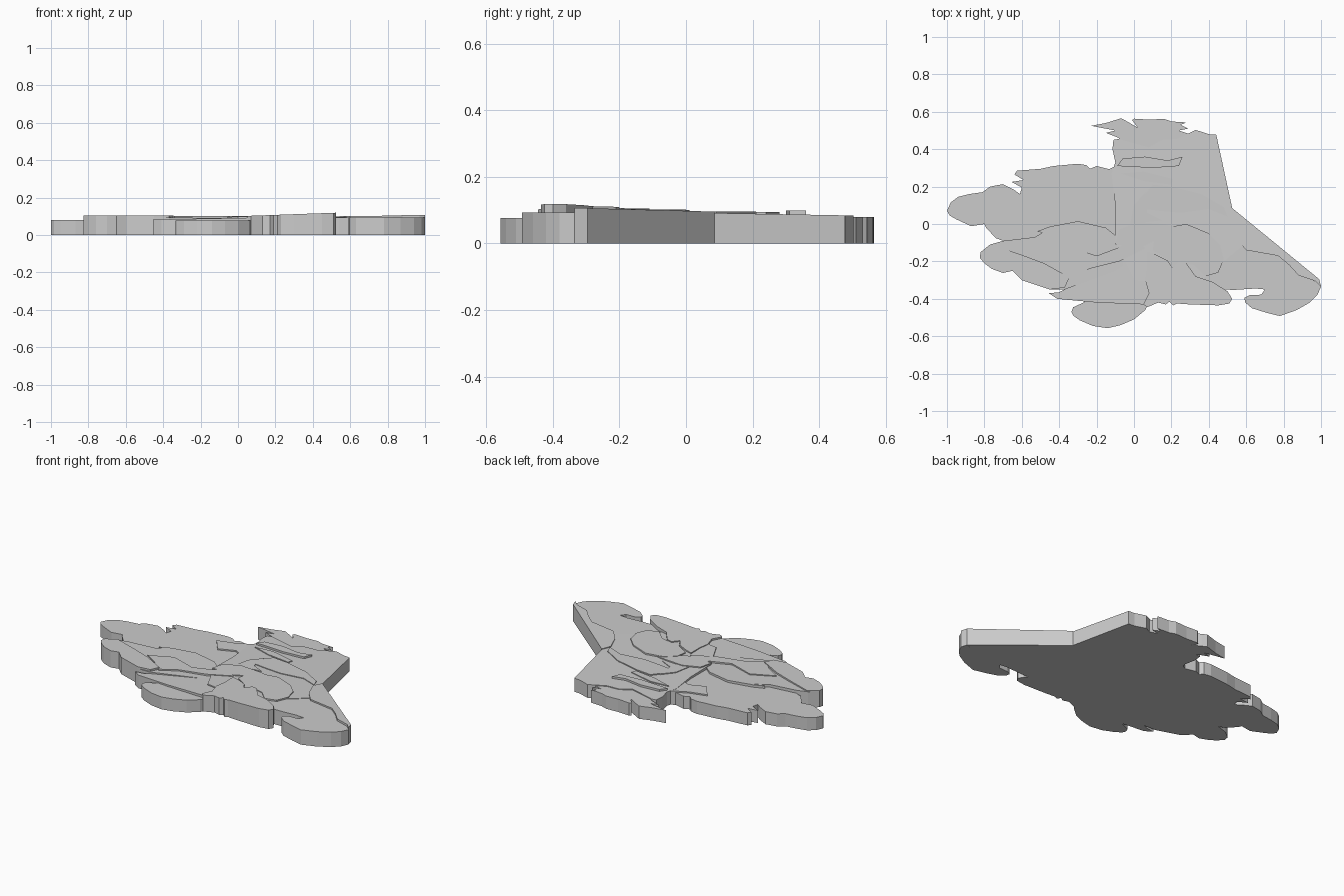
import bpy, bmesh


def slab(name, pts, h, gx=0.0, gy=0.0):
    """Flat plate standing on z = 0, top at h + gx*x + gy*y."""
    bm = bmesh.new()
    face = bm.faces.new([bm.verts.new((x, y, 0)) for x, y in pts])
    face.normal_update()
    if face.normal.z > 0:
        face.normal_flip()
    top = bmesh.ops.extrude_face_region(bm, geom=[face])
    for v in top["geom"]:
        if isinstance(v, bmesh.types.BMVert):
            v.co.z = h + gx * v.co.x + gy * v.co.y
    if not face.is_valid or len(bm.faces) < len(pts) + 2:
        bm.faces.new([v for v in bm.verts if v.co.z == 0])
    bmesh.ops.recalc_face_normals(bm, faces=bm.faces[:])
    me = bpy.data.meshes.new(name)
    bm.to_mesh(me)
    bm.free()
    ob = bpy.data.objects.new(name, me)
    bpy.context.collection.objects.link(ob)
    return ob


# Upper left wing: lowest plate with the pointed left tip
slab("left_upper_wing", [
    (-1, .07), (-.98, .115), (-.94, .145), (-.88, .16), (-.81, .17), (-.77, .2),
    (-.7, .213), (-.645, .185), (-.61, .16), (-.6, .195), (-.655, .225),
    (-.59, .235), (-.64, .265), (-.625, .285), (-.5, .295), (-.43, .31),
    (-.3, .322), (-.255, .315), (-.235, .295), (-.2, .31), (-.12, .29), (.1, .25),
    (.1, -.1), (-.4, -.15), (-.7, -.09), (-.74, -.075), (-.79, -.02),
    (-.8, 0), (-.87, -.012), (-.95, .025), (-.985, .045)], .079)

# Back tail plates
slab("back_tail_plate", [
    (-.1, .4), (-.08, .46), (-.15, .487), (-.1, .5), (-.23, .525), (-.15, .54),
    (-.07, .565), (-.04, .55), (.02, .515), (-.01, .555), (.0, .563), (.08, .558),
    (.16, .562), (.2, .548), (.28, .543), (.25, .53), (.29, .51), (.24, .5),
    (.3, .48), (.25, .46), (.33, .4)], .08)
slab("back_body", [
    (-.12, .27), (-.1, .33), (-.115, .4), (-.11, .45), (-.08, .455), (-.03, .44),
    (.08, .41), (.15, .45), (.23, .455), (.33, .503), (.4, .48), (.44, .477),
    (.525, .085), (.6, -.1), (.3, -.35), (0, -.3), (-.1, -.1), (-.1, .1)],
    .093, 0, -.018)

# Left lower feathers
slab("left_lower_wing", [
    (-.825, -.18), (-.82, -.15), (-.77, -.11), (-.7, -.09), (-.53, -.07),
    (-.43, -.01), (-.3, .015), (-.15, -.02), (-.05, -.1), (.06, -.14),
    (-.1, -.25), (-.37, -.35), (-.45, -.35), (-.6, -.3), (-.62, -.28),
    (-.65, -.25), (-.7, -.262), (-.76, -.24), (-.8, -.21)], .089, -.012)
slab("left_lower_feather", [
    (-.825, -.18), (-.82, -.15), (-.76, -.11), (-.6, -.165), (-.48, -.21),
    (-.345, -.285), (-.37, -.34), (-.45, -.35), (-.6, -.3), (-.62, -.28),
    (-.65, -.25), (-.7, -.262), (-.76, -.24), (-.8, -.21)], .105)
slab("left_middle_feather", [
    (-.36, -.115), (-.2, -.17), (-.08, -.125), (-.02, -.07), (.06, -.13),
    (-.08, -.2), (-.24, -.24), (-.34, -.3), (-.42, -.23), (-.5, -.18)], .1)
slab("left_inner_feather", [
    (-.37, -.35), (-.3, -.28), (-.24, -.24), (-.08, -.2), (.06, -.14),
    (.12, -.3), (.06, -.43), (-.2, -.42), (-.41, -.4), (-.455, -.37), (-.4, -.365)],
    .091, .02)

# Front rounded feather
slab("front_lobe", [
    (-.335, -.47), (-.325, -.445), (-.27, -.42), (-.2, -.34), (-.21, -.3),
    (-.05, -.275), (.02, -.3), (.07, -.35), (.08, -.42), (.06, -.46), (0, -.51),
    (-.07, -.54), (-.14, -.557), (-.22, -.545), (-.29, -.515), (-.325, -.49)], .077)

# Right wing: rounded tip and raised outer strip
slab("right_wing", [
    (.3, -.05), (.6, -.11), (.78, -.17), (.88, -.27), (.98, -.31), (1, -.335),
    (.98, -.38), (.94, -.42), (.87, -.46), (.78, -.492), (.71, -.475), (.63, -.45),
    (.595, -.42), (.59, -.395), (.62, -.38), (.68, -.378), (.7, -.35), (.65, -.345),
    (.54, -.352), (.42, -.35), (.3, -.25)], .093)
slab("right_edge_strip", [
    (.525, .085), (.99, -.295), (1, -.335), (.97, -.305), (.88, -.275), (.83, -.22),
    (.77, -.17), (.6, -.14), (.54, -.07), (.5, .03)], .098, 0, -.027)

# Front centre plate rising to the right
slab("front_centre_plate", [
    (.07, -.15), (.12, -.165), (.18, -.195), (.21, -.24), (.24, -.2), (.28, -.21),
    (.33, -.28), (.42, -.31), (.5, -.36), (.525, -.4), (.51, -.425), (.45, -.435),
    (.3, -.43), (.23, -.425), (.21, -.435), (.19, -.415), (.17, -.43), (.13, -.42),
    (.07, -.445), (.05, -.43), (.08, -.37), (.06, -.3), (.07, -.24)], .1, .036)

# Central rounded lobes
slab("centre_lobe", [
    (.1, -.14), (.11, -.07), (.17, -.02), (.28, 0), (.4, -.05), (.46, -.11),
    (.48, -.19), (.45, -.26), (.38, -.28), (.32, -.22), (.24, -.2), (.21, -.24),
    (.18, -.19)], .102)

# Small overlapping feathers across the back
small = [
    ([(-.1, -.11), (-.08, -.03), (.02, .01), (.15, .0), (.25, -.02), (.17, -.06),
      (.05, -.12)], .1),
    ([(.06, .08), (.06, .16), (.1, .21), (.2, .2), (.36, .16), (.48, .09),
      (.5, .04), (.4, .08), (.25, .06), (.14, .07)], .096),
    ([(-.31, .23), (-.2, .26), (-.1, .31), (0, .28), (.08, .22), (0, .2),
      (-.07, .14), (-.14, .18), (-.24, .14)], .087),
    ([(-.09, .31), (-.06, .35), (.06, .36), (.18, .34), (.26, .36), (.24, .31),
      (.1, .3)], .099),
    ([(-.07, .27), (.05, .28), (.21, .24), (.2, .21), (.05, .23)], .094),
    ([(-.02, .0), (.0, .1), (.06, .17), (.07, .06), (.15, .02)], .096),
    ([(-.52, -.04), (-.44, -.01), (-.42, -.08), (-.47, -.05)], .094),
]
for i, (pts, h) in enumerate(small):
    slab(f"small_feather_{i + 1}", pts, h)
